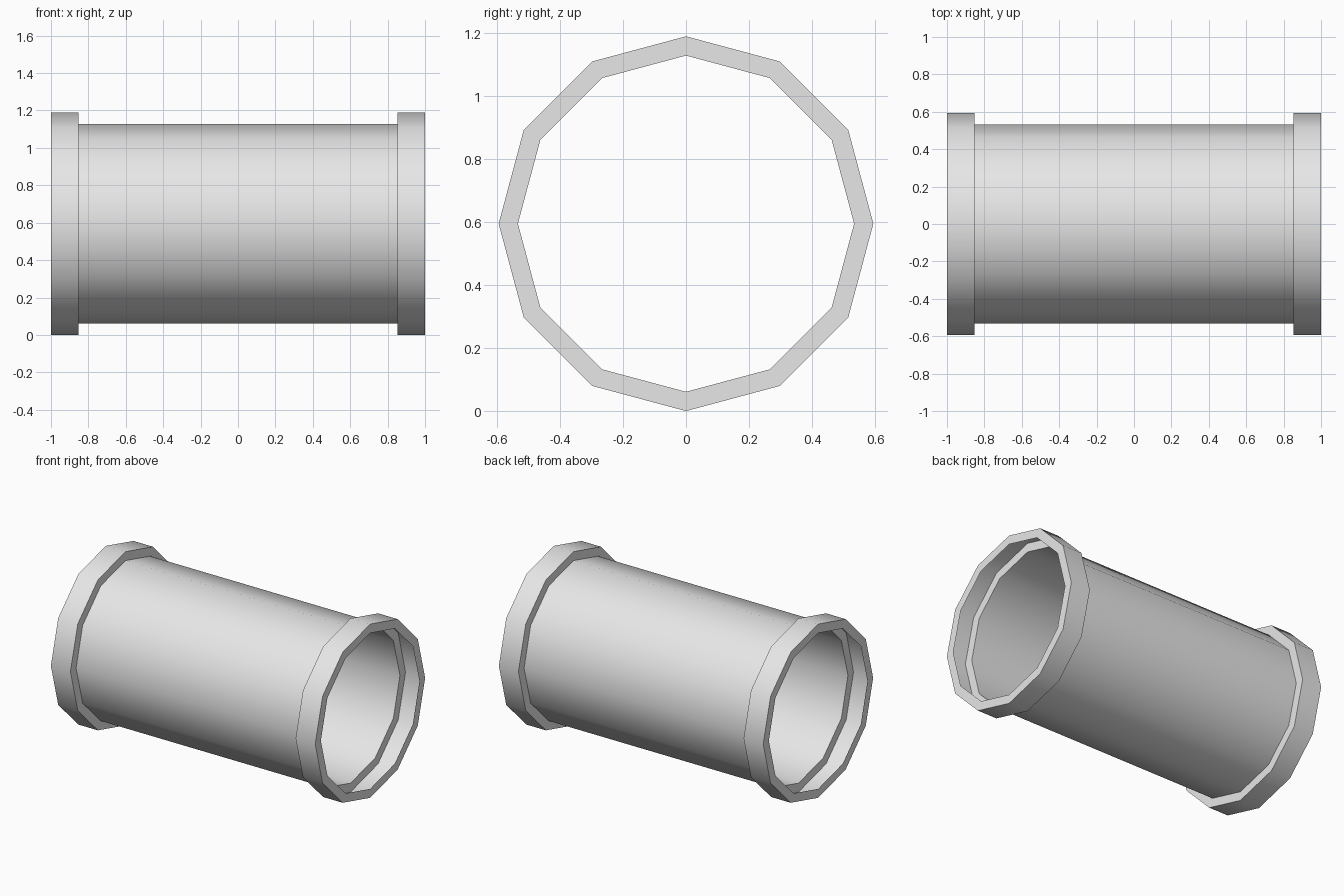
import bpy, bmesh
from math import cos, sin, pi, radians

SIDES = 12
OUTER, INNER = 0.594, 0.533      # collar and tube radii
END, STEP = 1.0, 0.852           # collar's outer and inner x positions

cube = bpy.data.objects.get("Cube")
if cube:
    bpy.data.objects.remove(cube, do_unlink=True)

grey = bpy.data.materials.new("light_grey")
grey.use_nodes = True
colour = (0.8, 0.8, 0.8, 1)
grey.diffuse_color = colour
bsdf = next(n for n in grey.node_tree.nodes if n.type == 'BSDF_PRINCIPLED')
bsdf.inputs["Base Color"].default_value = colour


def revolve(name, profile):
    """Turn an (x, radius) profile around the pipe's axis into a thin shell."""
    bm = bmesh.new()
    angles = [2 * pi * k / SIDES for k in range(SIDES)]
    rings = [[bm.verts.new((x, r * cos(a), OUTER + r * sin(a))) for a in angles]
             for x, r in profile]
    for a, b in zip(rings, rings[1:]):
        for j in range(SIDES):
            k = (j + 1) % SIDES
            bm.faces.new((a[j], a[k], b[k], b[j]))
    mesh = bpy.data.meshes.new(name)
    bm.to_mesh(mesh)
    bm.free()
    mesh.materials.append(grey)
    obj = bpy.data.objects.new(name, mesh)
    bpy.context.collection.objects.link(obj)
    # Smooth around the pipe, sharp at the collar corners
    bpy.ops.object.select_all(action='DESELECT')
    obj.select_set(True)
    bpy.context.view_layer.objects.active = obj
    bpy.ops.object.shade_smooth_by_angle(angle=radians(40))


# Open tube between the collars
revolve("pipe_tube", [(-STEP, INNER), (STEP, INNER)])

# Hollow collars: end face, outer band and step down to the tube
collar = [(-END, INNER), (-END, OUTER), (-STEP, OUTER), (-STEP, INNER)]
revolve("right_collar", collar)
revolve("left_collar", [(-x, r) for x, r in reversed(collar)])
